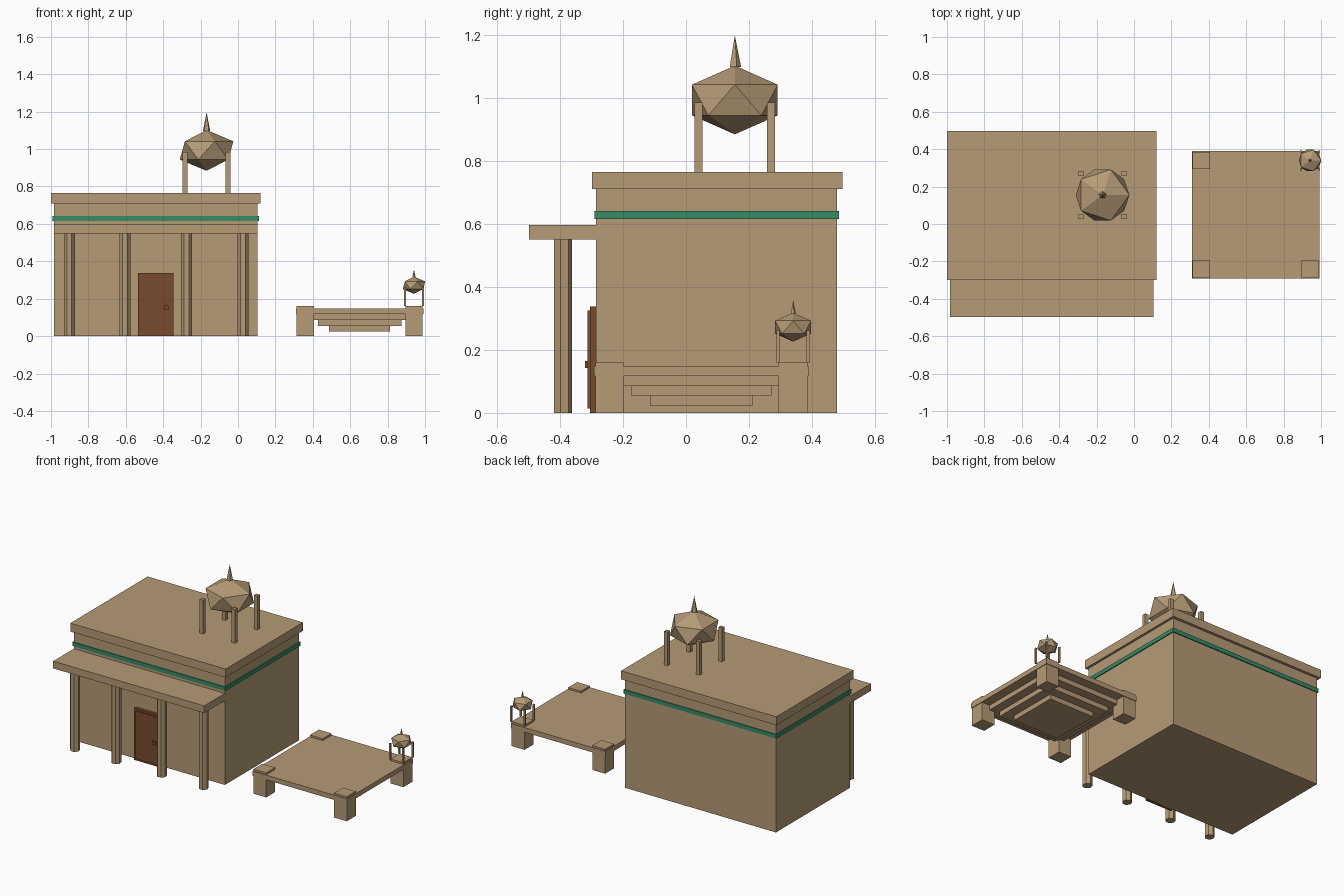
import bpy
import bmesh
from mathutils import Matrix, Vector

if "Cube" in bpy.data.objects:
    bpy.data.objects.remove(bpy.data.objects["Cube"], do_unlink=True)


def material(name, rgb):
    mat = bpy.data.materials.new(name)
    mat.use_nodes = True
    mat.diffuse_color = (*rgb, 1)
    mat.node_tree.nodes["Principled BSDF"].inputs["Base Color"].default_value = (*rgb, 1)
    return mat


SAND = material("sandstone", (0.46, 0.33, 0.18))
GREEN = material("green_trim", (0.035, 0.26, 0.13))
WOOD = material("door_wood", (0.19, 0.07, 0.028))


def finish(name, bm, mat):
    mesh = bpy.data.meshes.new(name)
    bm.to_mesh(mesh)
    bm.free()
    mesh.materials.append(mat)
    obj = bpy.data.objects.new(name, mesh)
    bpy.context.collection.objects.link(obj)
    return obj


def box(name, xs, ys, zs, mat=SAND):
    """Box given by its range on each axis."""
    spans = (xs, ys, zs)
    centre = Vector([(a + b) / 2 for a, b in spans])
    size = Vector([b - a for a, b in spans])
    bm = bmesh.new()
    bmesh.ops.create_cube(bm, size=1, matrix=Matrix.LocRotScale(centre, None, size))
    return finish(name, bm, mat)


def block(name, x, y, half, zs):
    return box(name, (x - half, x + half), (y - half, y + half), zs)


def cone(name, x, y, zs, sides, r1, r2):
    bm = bmesh.new()
    bmesh.ops.create_cone(bm, cap_ends=True, segments=sides, radius1=r1, radius2=r2,
                          depth=zs[1] - zs[0],
                          matrix=Matrix.Translation((x, y, sum(zs) / 2)))
    bmesh.ops.remove_doubles(bm, verts=bm.verts, dist=1e-5)
    return finish(name, bm, SAND)


def lantern(prefix, x, y, scale, leg_base, leg_top, centre_z):
    """Faceted orb with a spike, held by four square posts."""
    bm = bmesh.new()
    bmesh.ops.create_icosphere(bm, subdivisions=1, radius=1, matrix=Matrix.LocRotScale(
        (x, y, centre_z), None, Vector((0.16, 0.16, 0.109)) * scale))
    finish(prefix + "_orb", bm, SAND)
    cone(prefix + "_spike", x, y, (centre_z + 0.105 * scale, centre_z + 0.205 * scale),
         5, 0.02 * scale, 0)
    for sx in (-1, 1):
        for sy in (-1, 1):
            block(prefix + "_post", x + sx * 0.115 * scale, y + sy * 0.115 * scale,
                  0.0125 * scale, (leg_base, leg_top))


# Main hall, trim band and roof slab
box("hall_walls", (-0.985, 0.105), (-0.285, 0.48), (0, 0.71))
box("trim_band", (-0.991, 0.111), (-0.29, 0.486), (0.615, 0.641), GREEN)
box("roof_slab", (-1, 0.12), (-0.299, 0.497), (0.71, 0.765))

# Porch canopy and columns
box("porch_canopy", (-0.985, 0.105), (-0.498, -0.28), (0.55, 0.597))
for x in (-0.902, -0.604, -0.276, 0.026):
    cone("porch_column", x, -0.392, (0, 0.55), 7, 0.03, 0.03)

# Door
box("door_frame", (-0.535, -0.345), (-0.305, -0.28), (0, 0.338), WOOD)
box("door_panel", (-0.52, -0.36), (-0.312, -0.3), (0.014, 0.325), WOOD)
box("door_handle", (-0.396, -0.372), (-0.321, -0.31), (0.142, 0.165), WOOD)

# Roof lantern
lantern("roof_lantern", -0.168, 0.155, 1, 0.765, 0.985, 0.993)

# Stepped platform, widest tier on top
PX, PY = 0.65, 0.049
tiers = ((0.341, 0.117, 0.148), (0.281, 0.086, 0.117),
         (0.223, 0.055, 0.086), (0.163, 0.024, 0.055))
for half, low, high in tiers:
    block("platform_tier", PX, PY, half, (low, high))
for sx in (-1, 1):
    for sy in (-1, 1):
        block("platform_leg", PX + sx * 0.291, PY + sy * 0.291, 0.046, (0, 0.16))

# Small lantern on the back corner
lantern("platform_lantern", PX + 0.291, PY + 0.291, 0.42, 0.16, 0.262, 0.272)
